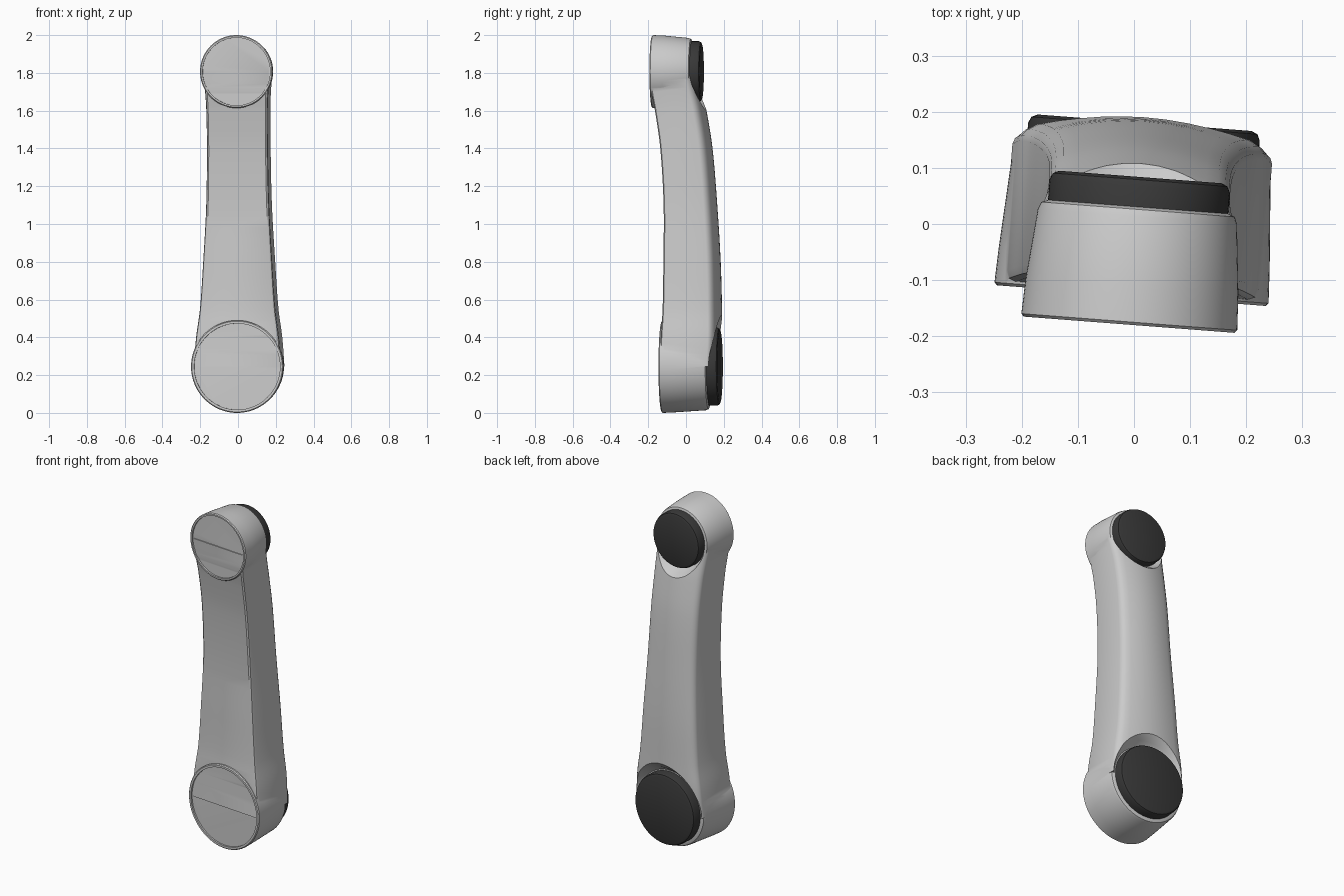
import bpy, bmesh, math
from mathutils import Matrix

if "Cube" in bpy.data.objects:
    bpy.data.objects.remove(bpy.data.objects["Cube"])

# Whole link is turned slightly about z
TURN = Matrix.Translation((0.005, 0, 0)) @ Matrix.Rotation(math.radians(-4.4), 4, 'Z')


def finish(bm, name):
    bmesh.ops.recalc_face_normals(bm, faces=bm.faces[:])
    bm.transform(TURN)
    me = bpy.data.meshes.new(name)
    bm.to_mesh(me)
    bm.free()
    ob = bpy.data.objects.new(name, me)
    bpy.context.collection.objects.link(ob)
    return ob


def lathe(name, cz, profile, n=96):
    """Spin (radius, y) points round a y axis at height cz; ends are capped."""
    bm = bmesh.new()
    rings = []
    for r, y in profile:
        rings.append([bm.verts.new((r * math.cos(2 * math.pi * i / n), y,
                                    cz + r * math.sin(2 * math.pi * i / n))) for i in range(n)])
    for a, b in zip(rings, rings[1:]):
        for i in range(n):
            j = (i + 1) % n
            bm.faces.new((a[i], a[j], b[j], b[i]))
    bm.faces.new(rings[0])
    bm.faces.new(rings[-1])
    return finish(bm, name)


def catmull(p0, p1, p2, p3, t):
    """Smooth interpolation between p1 and p2 with uneven z spacing."""
    h = p2[0] - p1[0]
    out = [p1[0] + h * t]
    for k in range(1, len(p1)):
        m1 = (p2[k] - p0[k]) / (p2[0] - p0[0]) * h
        m2 = (p3[k] - p1[k]) / (p3[0] - p1[0]) * h
        out.append((2*t**3 - 3*t*t + 1) * p1[k] + (t**3 - 2*t*t + t) * m1
                   + (3*t*t - 2*t**3) * p2[k] + (t**3 - t*t) * m2)
    return out


def section(hw, front, back):
    """Flat front, straight sides, arched back."""
    d = 0.06
    s = back - d
    half = [(0.93, front), (0.98, front + 0.006), (1, front + 0.02), (1, s),
            (0.985, s + 0.17 * d), (0.94, s + 0.36 * d)]
    half += [(u, s + d * (1 - 0.62 * u * u)) for u in (0.86, 0.72, 0.56, 0.38, 0.19)]
    pts = half + [(0, back)] + [(-u, y) for u, y in reversed(half)]
    return [(u * hw, y) for u, y in pts]


# Arm body: height, half width, front y, back y
keys = [(0.245, 0.232, -0.124, 0.185), (0.40, 0.220, -0.118, 0.192),
        (0.55, 0.200, -0.110, 0.190), (0.80, 0.183, -0.107, 0.183),
        (1.10, 0.167, -0.107, 0.165), (1.40, 0.162, -0.125, 0.140),
        (1.60, 0.163, -0.153, 0.108), (1.70, 0.168, -0.171, 0.085),
        (1.807, 0.178, -0.175, 0.06)]
rows = []
for i in range(len(keys) - 1):
    p0, p3 = keys[max(i - 1, 0)], keys[min(i + 2, len(keys) - 1)]
    rows += [catmull(p0, keys[i], keys[i + 1], p3, t / 5) for t in range(5)]
rows.append(keys[-1])
bm = bmesh.new()
loops = [[bm.verts.new((x, y, r[0])) for x, y in section(*r[1:])] for r in rows]
for a, b in zip(loops, loops[1:]):
    for i in range(len(a)):
        j = (i + 1) % len(a)
        bm.faces.new((a[i], a[j], b[j], b[i]))
bm.faces.new(loops[0])
bm.faces.new(loops[-1])
arm = finish(bm, "arm_link")


def boolean(tool, op):
    m = arm.modifiers.new(op, 'BOOLEAN')
    m.operation, m.object, m.solver = op, tool, 'EXACT'
    bpy.context.view_layer.objects.active = arm
    bpy.ops.object.modifier_apply(modifier=m.name)
    bpy.data.objects.remove(tool)


def boss(cz, R, Rb, rin, f, b):
    return lathe("boss", cz, [(rin, f + 0.01), (rin, f), (R - 0.005, f), (R, f + 0.005),
                              (R - 0.003, f + 0.07), (Rb, b - 0.018), (Rb - 0.005, b - 0.005),
                              (Rb - 0.018, b)])


# Scooped seats round the back caps
LOW, HIGH = 0.245, 1.807
boolean(lathe("low_scoop", LOW, [(0.205, 0.118), (0.222, 0.130), (0.24, 0.158),
                                 (0.268, 0.185), (0.34, 0.25)]), 'DIFFERENCE')
boolean(lathe("high_scoop", HIGH, [(0.155, 0.026), (0.168, 0.040), (0.185, 0.075),
                                   (0.207, 0.108), (0.28, 0.20)]), 'DIFFERENCE')
# Joint housings with shallow front recess
boolean(boss(LOW, 0.245, 0.231, 0.228, -0.128, 0.124), 'UNION')
boolean(boss(HIGH, 0.193, 0.178, 0.179, -0.180, 0.031), 'UNION')

# Dark joint caps
dark = bpy.data.materials.new("dark_grey")
dark.diffuse_color = (0.04, 0.04, 0.04, 1)
dark.use_nodes = True
dark.node_tree.nodes["Principled BSDF"].inputs["Base Color"].default_value = dark.diffuse_color
caps = []
for name, cz, R, y0, y1 in (("lower_cap", LOW, 0.207, 0.10, 0.181),
                            ("upper_cap", HIGH, 0.161, 0.01, 0.084)):
    cap = lathe(name, cz, [(R, y0), (R, y1 - 0.016), (R - 0.005, y1 - 0.005), (R - 0.016, y1)])
    cap.data.materials.append(dark)
    caps.append(cap)

# Smooth shading with sharp edges kept
for ob in [arm] + caps:
    bpy.ops.object.select_all(action='DESELECT')
    ob.select_set(True)
    bpy.context.view_layer.objects.active = ob
    bpy.ops.object.shade_smooth_by_angle(angle=math.radians(35))
